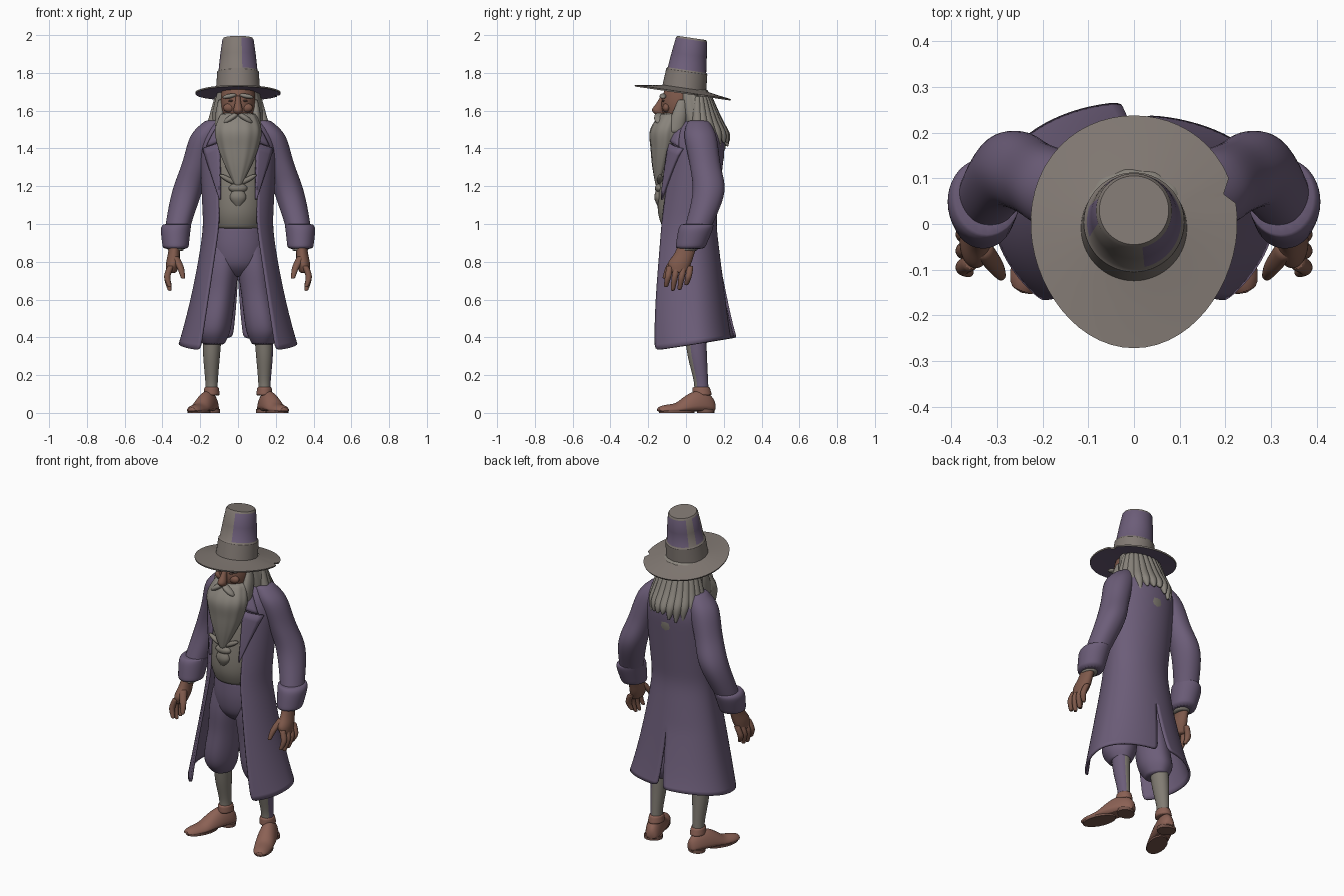
import bpy, bmesh, random
from math import sin, cos, pi, sqrt, asin, radians
from mathutils import Matrix, Vector

random.seed(4)
cube = bpy.data.objects.get("Cube")
if cube:
    bpy.data.objects.remove(cube, do_unlink=True)


def material(name, red, green, blue):
    mat = bpy.data.materials.new(name)
    mat.use_nodes = True
    mat.diffuse_color = (red, green, blue, 1)
    shader = next(node for node in mat.node_tree.nodes if node.type == 'BSDF_PRINCIPLED')
    shader.inputs["Base Color"].default_value = mat.diffuse_color
    shader.inputs["Roughness"].default_value = .9
    return mat


PURPLE = material("dusty_purple", .15, .11, .19)
EYE = material("eye_brown", .1, .06, .05)
HAT = material("hat_grey", .22, .19, .17)
HAIR = material("hair_grey", .25, .23, .2)
LINEN = material("linen_grey", .22, .2, .17)
SKIN = material("skin_brown", .21, .1, .07)
SHOE = material("shoe_brown", .26, .12, .09)
SOLE = material("sole_brown", .18, .09, .07)


def finish(name, bm, mat, rounded=True, angle=60):
    bmesh.ops.recalc_face_normals(bm, faces=bm.faces)
    mesh = bpy.data.meshes.new(name)
    bm.to_mesh(mesh)
    bm.free()
    obj = bpy.data.objects.new(name, mesh)
    bpy.context.collection.objects.link(obj)
    mesh.materials.append(mat)
    bpy.ops.object.select_all(action='DESELECT')
    obj.select_set(True)
    bpy.context.view_layer.objects.active = obj
    bpy.ops.object.shade_smooth_by_angle(angle=radians(angle))
    if rounded:
        obj.modifiers.new("Smooth", 'SUBSURF').levels = 1
    return obj


def thicken(obj, depth, offset=0):
    modifier = obj.modifiers.new("Thickness", 'SOLIDIFY')
    modifier.thickness = depth
    modifier.offset = offset


def bridge(bm, rows, closed, caps=False):
    count = len(rows[0])
    for low, high in zip(rows, rows[1:]):
        for i in range(count if closed else count - 1):
            j = (i + 1) % count
            bm.faces.new((low[i], low[j], high[j], high[i]))
    if caps:
        bm.faces.new(rows[0])
        bm.faces.new(rows[-1])


def smooth_path(points, steps=4):
    pts = [Vector(p) for p in points]
    pts = [pts[0]] + pts + [pts[-1]]
    path = []
    for a, b, c, d in zip(pts, pts[1:], pts[2:], pts[3:]):
        for i in range(steps):
            t = i / steps
            path.append(b + (c - a) * t / 2 + (a * 2 - b * 5 + c * 4 - d) * t * t / 2
                        + (b * 3 - a - c * 3 + d) * t ** 3 / 2)
    return path + [pts[-1]]


def tube(name, mat, points, side=1, flat=1, count=20, ripple=0, waves=9):
    """Smooth tube through (x, y, z, radius), made of level rings; flat scales its depth."""
    bm = bmesh.new()
    rows = []
    for x, y, z, radius in smooth_path(points):
        row = []
        for i in range(count):
            a = 2 * pi * i / count
            r = radius * (1 + ripple * cos(waves * a))
            row.append(bm.verts.new((side * x + r * cos(a), y + flat * r * sin(a), z)))
        rows.append(row)
    bridge(bm, rows, True, caps=True)
    return finish(name, bm, mat)


def blob(name, mat, place, size, turn=0):
    bm = bmesh.new()
    bmesh.ops.create_uvsphere(bm, u_segments=16, v_segments=10, radius=1)
    bm.transform(Matrix.Translation(place) @ Matrix.Rotation(turn, 4, 'Y') @ Matrix.Diagonal((*size, 1)))
    return finish(name, bm, mat, rounded=False)


def paint(obj, mat, rule):
    obj.data.materials.append(mat)
    for face in obj.data.polygons:
        if rule(face.center, face.normal):
            face.material_index = len(obj.data.materials) - 1


# Coat: flared skirt below the waist at z = 1, rounded shoulders above
HEM, WAIST, CHEST, COLLAR = .335, 1, 1.4, 1.59


def coat_section(z):
    """Half width, centre, front depth, back depth, half opening, back slit."""
    if z < WAIST:
        down = (WAIST - z) / (WAIST - HEM)
        return (.185 + .13 * down ** 1.3, .03 + .02 * down, .195 + .09 * sin(down * pi / 2),
                .13 + .06 * down, .105 + .1 * down, max(0, down - .4) * .16)
    up = (z - WAIST) / (CHEST - WAIST)
    close = sqrt(1 - (max(0, z - CHEST) / .21) ** 2)
    return ((.185 + .02 * min(up, 1)) * close, .03 + .03 * up, (.195 - .035 * up) * close,
            (.13 + .015 * up) * close, .105 * close, 0)


bm = bmesh.new()
for side in (-1, 1):
    rows = []
    for level in range(23):
        z = HEM + (COLLAR - HEM) * level / 22
        width, centre, front, back, gap, slit = coat_section(z)
        start, row = asin(gap / width), []
        for i in range(17):
            t = start + (pi - slit - start) * i / 16
            y = centre - cos(t) * (front if cos(t) > 0 else back)
            if side < 0 and cos(t) < 0:
                y -= slit * .3 * cos(t)
            lift = .8 * (y + .15) * max(0, WAIST - z) ** 4
            row.append(bm.verts.new((side * width * sin(t), y, z + lift)))
        rows.append(row)
    bridge(bm, rows, False)
bmesh.ops.remove_doubles(bm, verts=bm.verts, dist=.0005)
thicken(finish("coat", bm, PURPLE), .012, -1)


# Lapels and collar lie on the front of the coat
def coat_strip(name, side, low, high, narrow, wide):
    bm = bmesh.new()
    rows = []
    for level in range(8):
        f = level / 7
        z = low + (high - low) * f
        width, centre, front, _, gap, _ = coat_section(z)
        row = []
        for i in range(6):
            x = min(gap - .01 + (narrow + (wide - narrow) * f) * i / 5, width * .97)
            y = centre - front * sqrt(1 - (x / width) ** 2) - .012
            row.append(bm.verts.new((side * x, y, z - .03 * i / 5)))
        rows.append(row)
    bridge(bm, rows, False)
    thicken(finish(name, bm, PURPLE, rounded=False), .015)


# Waistcoat, necktie and seat of the breeches
tube("waistcoat", LINEN, [(0, .01, .97, .13), (0, 0, 1.06, .15), (0, .01, 1.2, .155), (0, .05, 1.4, .155),
                          (0, .05, 1.57, .06)], count=24)
blob("tie_knot", LINEN, (0, -.14, 1.19), (.05, .025, .025))
tube("tie_tassel", LINEN, [(0, -.142, 1.19, .02), (0, -.142, 1.14, .045), (0, -.142, 1.09, .01)], flat=.6)
tube("breeches_seat", PURPLE, [(0, .03, .72, .07), (0, .02, .78, .13), (0, .02, .88, .155), (0, .01, 1, .14)], flat=.85)

for side, label in ((-1, "right_"), (1, "left_")):
    coat_strip(label + "lapel", side, 1.16, 1.43, 0, .09)
    coat_strip(label + "collar", side, 1.44, 1.57, .07, .03)
    blob(label + "tie_fold", LINEN, (side * .05, -.137, 1.235), (.055, .016, .014), -side / 2)

    # Breeches gathered below the knee, with stockings
    tube(label + "breeches_leg", PURPLE, [(.07, .02, .92, .08), (.085, .02, .78, .092), (.1, .02, .64, .087), (.12, .02, .5, .09),
         (.13, .03, .42, .085), (.13, .04, .36, .055)], side, flat=1.2, ripple=.025, waves=5)
    stocking = tube(label + "stocking", LINEN, [(.135, .05, .42, .05), (.14, .06, .3, .045),
                    (.14, .08, .16, .033), (.14, .08, .09, .036)], side, flat=1.15)
    if side > 0:
        paint(stocking, PURPLE, lambda c, n: n.x > .3 and n.y > -.5 and c.z > .14)

    # Shoe: arched sections from heel to toe, turned outwards
    place = Matrix.Translation((side * .125, .155, 0)) @ Matrix.Rotation(side * .38, 4, 'Z')
    bm = bmesh.new()
    rows = []
    for step in range(13):
        t = step / 12
        end = sin(pi * (.02 + .96 * t))
        width = .057 * end ** .3
        height = (.045 + .08 * max(0, cos(pi * (t - .18)))) * end ** .25
        rows.append([bm.verts.new((width * cos(pi * i / 10), -.33 * t, .006 + height * sin(pi * i / 10)))
                     for i in range(11)])
    bridge(bm, rows, True, caps=True)
    bm.transform(place)
    finish(label + "shoe", bm, SHOE)
    tube(label + "shoe_collar", SHOE, [(.14, .085, .09, .045), (.14, .08, .14, .038)], side, flat=1.2)
    for part, y, length, height in (("sole", -.22, .1, .012), ("heel", -.055, .045, .02)):
        bm = bmesh.new()
        bmesh.ops.create_cone(bm, cap_ends=True, segments=20, radius1=1, radius2=1, depth=1)
        bm.transform(place @ Matrix.Translation((0, y, height / 2)) @ Matrix.Diagonal((.052, length, height, 1)))
        finish(label + part, bm, SOLE, rounded=False, angle=30)

    # Sleeve with a turned-back cuff
    tube(label + "sleeve", PURPLE, [(.12, .065, 1.55, .05), (.17, .075, 1.47, .08), (.22, .1, 1.32, .077),
         (.27, .12, 1.17, .08), (.315, .07, 1, .068), (.33, .03, .9, .06)], side, flat=1.08, ripple=.012, waves=6)
    tube(label + "cuff", PURPLE, [(.32, .06, 1, .074), (.33, .05, .97, .08), (.33, .02, .865, .068)], side, flat=1.15)
    tube(label + "shirt_cuff", LINEN, [(.33, .02, .9, .045), (.33, .01, .855, .042)], side, flat=1.15)

    # Hand with curled fingers
    tube(label + "palm", SKIN, [(.335, .01, .89, .03), (.34, -.01, .84, .032), (.345, -.035, .79, .037),
                                (.355, -.04, .74, .027)], side, flat=1.7)
    for finger, tip in enumerate((.665, .645, .65, .675)):
        y = -.095 + .036 * finger
        tube(label + "finger", SKIN, [(.355, y + .01, .78, .018), (.375, y, .72, .018),
                                      (.36, y - .012, tip, .011)], side, count=10)
    tube(label + "thumb", SKIN, [(.335, -.05, .83, .024), (.305, -.09, .77, .02), (.29, -.115, .71, .011)], side, count=10)

    # Paired features of the face
    blob(label + "ear", SKIN, (side * .09, .005, 1.625), (.016, .026, .04))
    blob(label + "cheek", SKIN, (side * .045, -.104, 1.615), (.034, .02, .024))
    blob(label + "eye", EYE, (side * .037, -.12, 1.652), (.014, .007, .005))
    blob(label + "eyebrow", HAIR, (side * .045, -.122, 1.677), (.038, .018, .012), side * .2)
    blob(label + "moustache", HAIR, (side * .035, -.143, 1.562), (.05, .026, .016), side * .6)
    tube(label + "whiskers", HAIR, [(.09, -.02, 1.66, .013), (.095, -.035, 1.58, .025), (.09, -.06, 1.48, .03)], side, flat=1.6)

# Head, nose and beard
tube("head", SKIN, [(0, 0, 1.5, .065), (0, -.025, 1.6, .09), (0, -.02, 1.68, .092), (0, 0, 1.75, .08)], flat=1.15)
tube("nose", SKIN, [(0, -.118, 1.68, .012), (0, -.136, 1.64, .017), (0, -.15, 1.6, .026),
                    (0, -.13, 1.57, .014)], flat=1.25, count=12)
tube("beard", HAIR, [(0, -.065, 1.59, .09), (0, -.1, 1.5, .124), (0, -.11, 1.4, .106), (0, -.13, 1.3, .066),
                     (0, -.15, 1.2, .014)], flat=.73, count=44, ripple=.025, waves=11)

# Long hair with loose pointed locks
tube("hair", HAIR, [(0, .03, 1.72, .105), (0, .06, 1.6, .135), (0, .09, 1.5, .145), (0, .1, 1.46, .12)],
     flat=.76, count=44, ripple=.03, waves=11)
LOCKS = 13
for i in range(LOCKS):
    a = pi * (i / (LOCKS - 1) - .5)
    shape = [(.105, .12, 1.68, .018), (.13, .165, 1.56, .028), (.145, .205, 1.48, .03),
             (.145, .225, random.uniform(1.39, 1.44), .006)]
    tube("hair_lock", HAIR, [(out * sin(a), .06 + (back - .06) * cos(a), z, r) for out, back, z, r in shape], count=8)

# Tall hat tilted back: underside, oval brim, band and tapering crown
bm = bmesh.new()
rows = []
for radius, z in ((.09, 0), (.16, -.004), (.224, -.008), (.226, 0), (.16, .012), (.116, .022),
                  (.11, .11), (.103, .118), (.094, .2), (.083, .28), (.076, .29)):
    row = []
    for i in range(56):
        a = 2 * pi * i / 56
        brim = radius > .2
        r = radius * (.92 if brim and i == 3 else 1 + .02 * sin(3 * a) * brim)
        row.append(bm.verts.new((r * cos(a), r * sin(a) * (1 + max(0, radius - .11) * 1.2), z)))
    rows.append(row)
bridge(bm, rows, True, caps=True)
hat = finish("hat", bm, HAT, rounded=False, angle=35)
paint(hat, PURPLE, lambda c, n: n.z < -.5 or .118 < c.z < .28 and (n.x > .25 or n.y > .7 or n.x < -.93))
hat.data.transform(Matrix.Translation((0, -.012, 1.698)) @ Matrix.Rotation(-.146, 4, 'X'))
